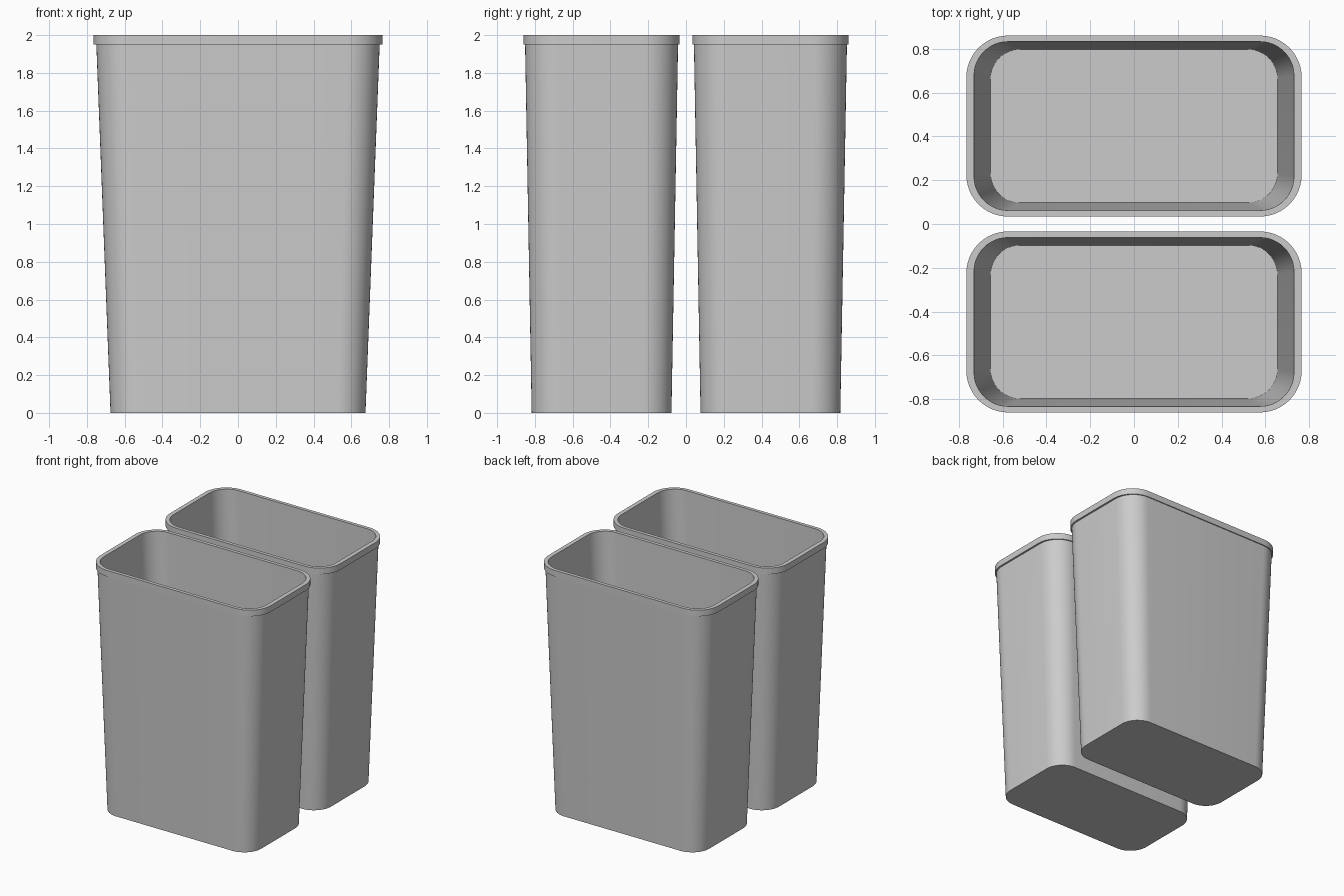
import bpy, bmesh, math

cube = bpy.data.objects.get("Cube")
if cube:
    bpy.data.objects.remove(cube, do_unlink=True)

# Single grey plastic
GREY = (0.6, 0.6, 0.6, 1.0)
plastic = bpy.data.materials.new("grey_plastic")
plastic.use_nodes = True
plastic.diffuse_color = GREY
plastic.node_tree.nodes["Principled BSDF"].inputs["Base Color"].default_value = GREY

CORNER_STEPS = 12
BIN_OFFSET = 0.447

# Rounded-rectangle rings: half width, half depth, corner radius, height
PROFILE = [
    (0.675, 0.37, 0.155, 0.0),     # outer base
    (0.75, 0.405, 0.175, 1.95),    # outer wall under the rim
    (0.765, 0.413, 0.19, 1.95),    # rim lower edge
    (0.765, 0.413, 0.19, 2.0),     # rim upper edge
    (0.73, 0.385, 0.155, 2.0),     # mouth
    (0.655, 0.35, 0.135, 0.02),    # inner floor
]


def rounded_ring(bm, half_x, half_y, radius, z):
    ring = []
    corners = [(1, 1), (-1, 1), (-1, -1), (1, -1)]
    for quarter, (sx, sy) in enumerate(corners):
        for step in range(CORNER_STEPS + 1):
            angle = (quarter + step / CORNER_STEPS) * math.pi / 2
            x = sx * (half_x - radius) + radius * math.cos(angle)
            y = sy * (half_y - radius) + radius * math.sin(angle)
            ring.append(bm.verts.new((x, y, z)))
    return ring


def make_bin(name, y):
    bm = bmesh.new()
    rings = [rounded_ring(bm, *section) for section in PROFILE]
    # Walls and rim bridge each ring to the next
    for low, high in zip(rings, rings[1:]):
        for i in range(len(low)):
            j = (i + 1) % len(low)
            bm.faces.new((low[i], low[j], high[j], high[i]))
    # Underside and inner floor
    bm.faces.new(list(reversed(rings[0])))
    bm.faces.new(rings[-1])
    mesh = bpy.data.meshes.new(name)
    bm.to_mesh(mesh)
    bm.free()
    mesh.materials.append(plastic)
    obj = bpy.data.objects.new(name, mesh)
    obj.location.y = y
    bpy.context.collection.objects.link(obj)
    bpy.ops.object.select_all(action="DESELECT")
    obj.select_set(True)
    bpy.context.view_layer.objects.active = obj
    bpy.ops.object.shade_smooth_by_angle(angle=math.radians(30))


# Two matching open bins side by side
make_bin("front_bin", -BIN_OFFSET)
make_bin("back_bin", BIN_OFFSET)
